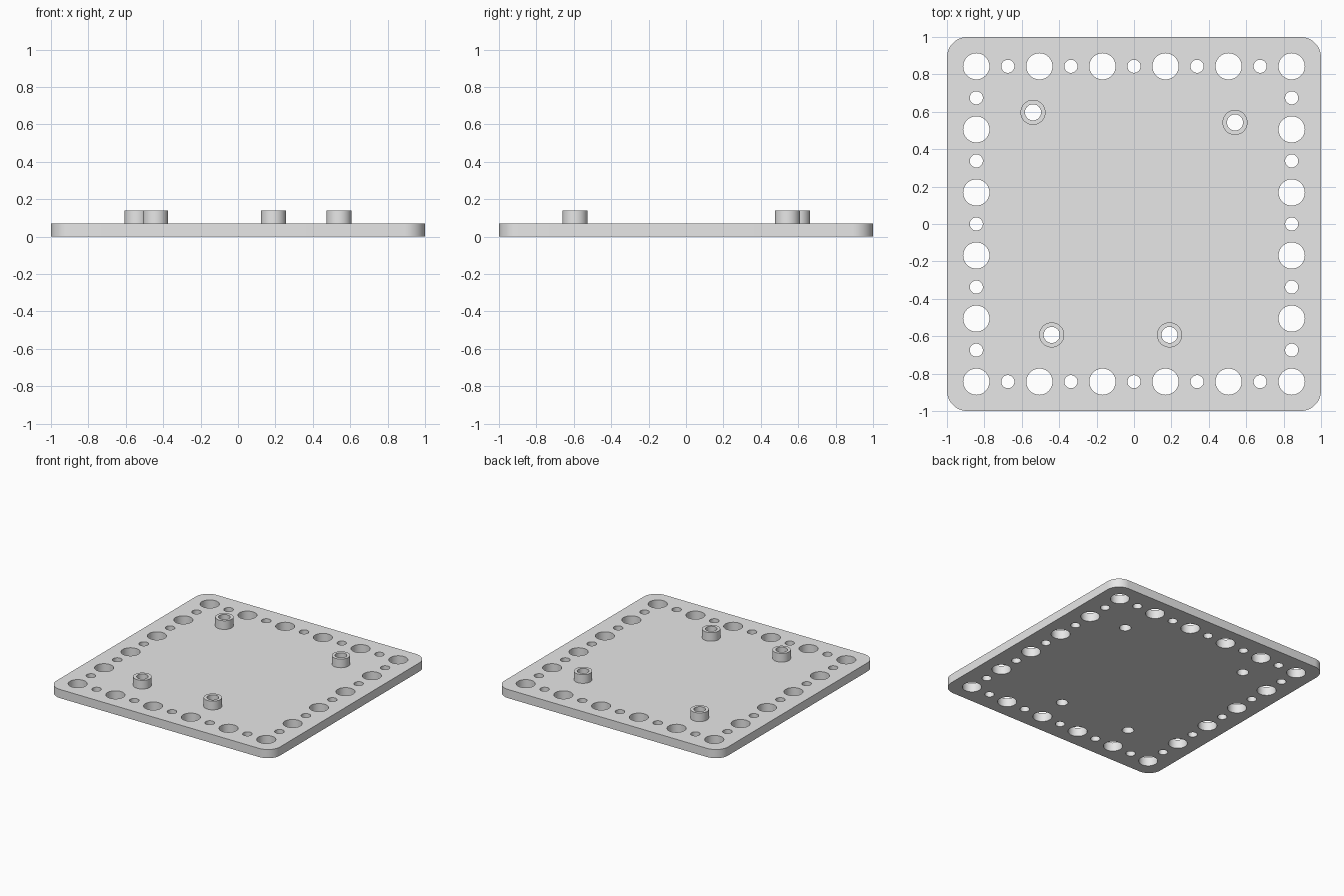
import bpy
import bmesh
from math import cos, sin, pi, radians

cube = bpy.data.objects.get("Cube")
if cube:
    bpy.data.objects.remove(cube, do_unlink=True)

THICK = 0.07       # plate thickness
TOP = 0.14         # top of the standoffs
EDGE = 0.843       # hole rows, distance from the centre
STEP = EDGE / 5    # distance between neighbouring holes
CORNER = 0.11
STANDOFFS = [(-0.54, 0.597), (0.54, 0.543), (-0.44, -0.593), (0.19, -0.593)]
BORE = 0.043

grey = bpy.data.materials.new("light grey")
grey.use_nodes = True
grey.diffuse_color = (0.8, 0.8, 0.8, 1)
grey.node_tree.nodes["Principled BSDF"].inputs["Base Color"].default_value = (0.8, 0.8, 0.8, 1)


def circle(x, y, r, n=48):
    return [(x + r * cos(2 * pi * i / n), y + r * sin(2 * pi * i / n)) for i in range(n)]


def rounded_square(half, r, n=12):
    points = []
    for k, (sx, sy) in enumerate([(1, 1), (-1, 1), (-1, -1), (1, -1)]):
        for i in range(n + 1):
            a = pi / 2 * (k + i / n)
            points.append((sx * (half - r) + r * cos(a), sy * (half - r) + r * sin(a)))
    return points


def extruded(name, loops, z0, z1):
    """Solid between z0 and z1: first loop is the outline, the rest are holes."""
    curve = bpy.data.curves.new(name, 'CURVE')
    curve.dimensions = '2D'
    curve.fill_mode = 'BOTH'
    curve.extrude = (z1 - z0) / 2
    for loop in loops:
        spline = curve.splines.new('POLY')
        spline.points.add(len(loop) - 1)
        for point, (x, y) in zip(spline.points, loop):
            point.co = (x, y, 0, 1)
        spline.use_cyclic_u = True
    helper = bpy.data.objects.new(name + "_outline", curve)
    bpy.context.collection.objects.link(helper)
    graph = bpy.context.evaluated_depsgraph_get()
    mesh = bpy.data.meshes.new_from_object(helper.evaluated_get(graph))
    bpy.data.objects.remove(helper, do_unlink=True)

    # Weld caps to walls and point all faces outwards
    bm = bmesh.new()
    bm.from_mesh(mesh)
    bmesh.ops.remove_doubles(bm, verts=bm.verts, dist=0.0002)
    bmesh.ops.translate(bm, verts=bm.verts, vec=(0, 0, (z0 + z1) / 2))
    bmesh.ops.recalc_face_normals(bm, faces=bm.faces)
    bm.to_mesh(mesh)
    bm.free()

    mesh.materials.clear()
    mesh.materials.append(grey)
    obj = bpy.data.objects.new(name, mesh)
    bpy.context.collection.objects.link(obj)
    bpy.ops.object.select_all(action='DESELECT')
    obj.select_set(True)
    bpy.context.view_layer.objects.active = obj
    bpy.ops.object.shade_smooth_by_angle(angle=radians(30))
    return obj


# Base plate: alternating large and small holes round the border
plate = [rounded_square(1, CORNER)]
for i in range(-5, 6):
    for j in range(-5, 6):
        if max(abs(i), abs(j)) == 5:
            radius = 0.07 if i % 2 and j % 2 else 0.035
            plate.append(circle(i * STEP, j * STEP, radius))
plate += [circle(x, y, BORE) for x, y in STANDOFFS]
extruded("base_plate", plate, 0, THICK)

# Hollow standoffs
for number, (x, y) in enumerate(STANDOFFS, 1):
    extruded(f"standoff_{number}", [circle(x, y, 0.067), circle(x, y, BORE)], THICK, TOP)
